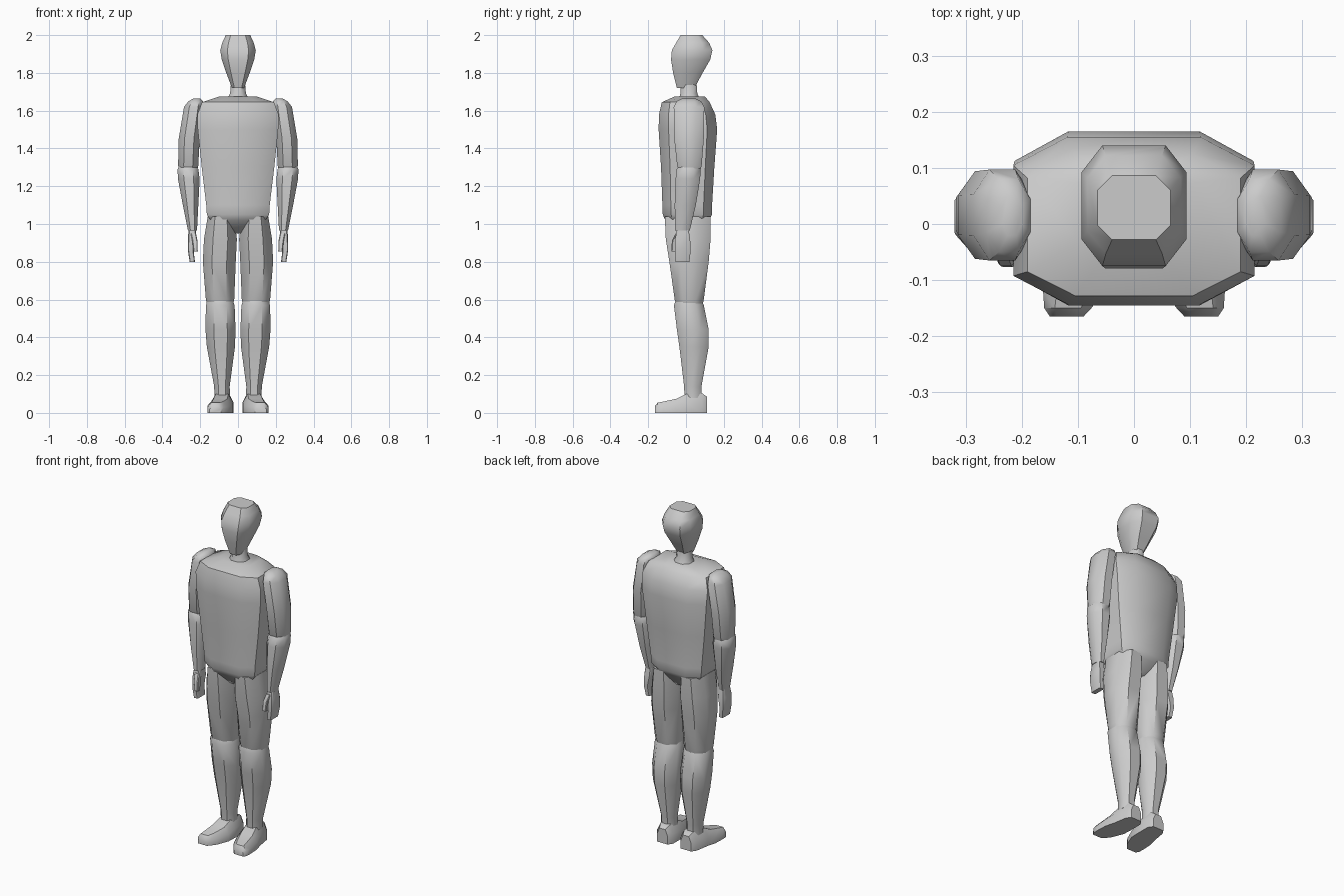
import bpy, bmesh, math


def skin(name, rings, mirror=False, angle=45):
    """Join equal-sized rings into a capped body, optionally mirrored in x."""
    bm = bmesh.new()
    for s in ((1, -1) if mirror else (1,)):
        loops = [[bm.verts.new((s * x, y, z)) for x, y, z in r] for r in rings]
        for a, b in zip(loops, loops[1:]):
            for i in range(len(a)):
                j = (i + 1) % len(a)
                bm.faces.new((a[i], a[j], b[j], b[i]))
        bm.faces.new(loops[0])
        bm.faces.new(loops[-1])
    bmesh.ops.recalc_face_normals(bm, faces=bm.faces)
    me = bpy.data.meshes.new(name)
    bm.to_mesh(me)
    bm.free()
    me.polygons.foreach_set("use_smooth", [True] * len(me.polygons))
    me.set_sharp_from_angle(angle=math.radians(angle))
    ob = bpy.data.objects.new(name, me)
    bpy.context.collection.objects.link(ob)
    return ob


def octagon(z, x0, x1, y0, y1, fx=0.45, fy=0.45):
    """Eight-sided section filling the given bounds; fx, fy size the flats."""
    cx, cy, rx, ry = (x0 + x1) / 2, (y0 + y1) / 2, (x1 - x0) / 2, (y1 - y0) / 2
    unit = [(fx, -1), (1, -fy), (1, fy), (fx, 1),
            (-fx, 1), (-1, fy), (-1, -fy), (-fx, -1)]
    return [(cx + u * rx, cy + v * ry, z) for u, v in unit]


def body(name, sections, mirror=False, fx=0.45, fy=0.45, angle=45):
    return skin(name, [octagon(*s, fx, fy) for s in sections], mirror, angle)


# Torso with pelvis wedge: z, half width, y range
torso = [(0.95, 0.035, -0.05, 0.07), (1.02, 0.145, -0.11, 0.12),
         (1.05, 0.165, -0.123, 0.138), (1.10, 0.168, -0.125, 0.138),
         (1.30, 0.192, -0.132, 0.15), (1.50, 0.213, -0.145, 0.165),
         (1.58, 0.215, -0.143, 0.155), (1.645, 0.19, -0.128, 0.125),
         (1.675, 0.10, -0.06, 0.10)]
body("torso", [(z, -w, w, a, b) for z, w, a, b in torso], fx=0.55, fy=0.66)

# Neck and head
body("neck", [(1.65, -0.065, 0.065, -0.04, 0.08), (1.69, -0.042, 0.042, -0.03, 0.06),
              (1.76, -0.036, 0.036, -0.025, 0.055)])
head = [(1.72, 0.032, -0.048, 0.045), (1.80, 0.062, -0.068, 0.088),
        (1.87, 0.086, -0.079, 0.128), (1.92, 0.094, -0.075, 0.14),
        (1.96, 0.083, -0.052, 0.122), (2.0, 0.065, -0.028, 0.086)]
body("head", [(z, -w, w, a, b) for z, w, a, b in head], fx=0.6, fy=0.55, angle=40)

# Arms
body("upper_arms", [(1.27, 0.22, 0.308, -0.03, 0.07), (1.31, 0.21, 0.317, -0.047, 0.083),
                    (1.45, 0.203, 0.314, -0.062, 0.094), (1.62, 0.183, 0.286, -0.065, 0.097),
                    (1.65, 0.185, 0.262, -0.05, 0.08), (1.665, 0.20, 0.235, -0.02, 0.05)], True)
body("forearms", [(0.965, 0.217, 0.265, -0.057, 0.02), (1.10, 0.21, 0.292, -0.06, 0.052),
                  (1.24, 0.203, 0.318, -0.055, 0.075), (1.29, 0.21, 0.32, -0.05, 0.077),
                  (1.32, 0.23, 0.30, -0.03, 0.06)], True)

# Hands and thumbs
body("hands", [(0.80, 0.228, 0.256, -0.055, 0.018), (0.86, 0.235, 0.265, -0.058, 0.025),
               (0.92, 0.222, 0.266, -0.058, 0.022), (0.98, 0.222, 0.26, -0.045, 0.012)],
     True, fx=0.75, fy=0.8, angle=30)
body("thumbs", [(0.855, 0.213, 0.236, -0.077, -0.052), (0.91, 0.214, 0.242, -0.075, -0.04),
                (0.95, 0.222, 0.25, -0.055, -0.02)], True, fx=0.7, fy=0.7, angle=30)

# Legs
body("thighs", [(0.56, 0.03, 0.16, -0.045, 0.085), (0.60, 0.02, 0.17, -0.06, 0.094),
                (0.80, 0.012, 0.186, -0.088, 0.12), (0.92, 0.006, 0.18, -0.107, 0.13),
                (1.04, 0.02, 0.16, -0.112, 0.13)], True)
body("shins", [(0.08, 0.042, 0.125, -0.008, 0.082), (0.14, 0.044, 0.126, -0.01, 0.082),
               (0.35, 0.016, 0.165, -0.035, 0.12), (0.44, 0.013, 0.172, -0.048, 0.12),
               (0.57, 0.018, 0.17, -0.064, 0.094), (0.61, 0.035, 0.155, -0.05, 0.075)], True)


# Feet, turned outwards: y, centre x, half width, height
def foot_ring(y, cx, w, h):
    prof = [(-1, 0), (1, 0), (1, 0.55), (0.55, 1), (-0.55, 1), (-1, 0.55)]
    return [(cx + u * w, y, v * h) for u, v in prof]


feet = [(0.112, 0.078, 0.035, 0.085), (0.085, 0.078, 0.053, 0.104),
        (0.0, 0.085, 0.06, 0.10), (-0.05, 0.093, 0.066, 0.075),
        (-0.12, 0.108, 0.054, 0.06), (-0.15, 0.118, 0.042, 0.054),
        (-0.165, 0.12, 0.03, 0.035)]
skin("feet", [foot_ring(*f) for f in feet], True, 40)
